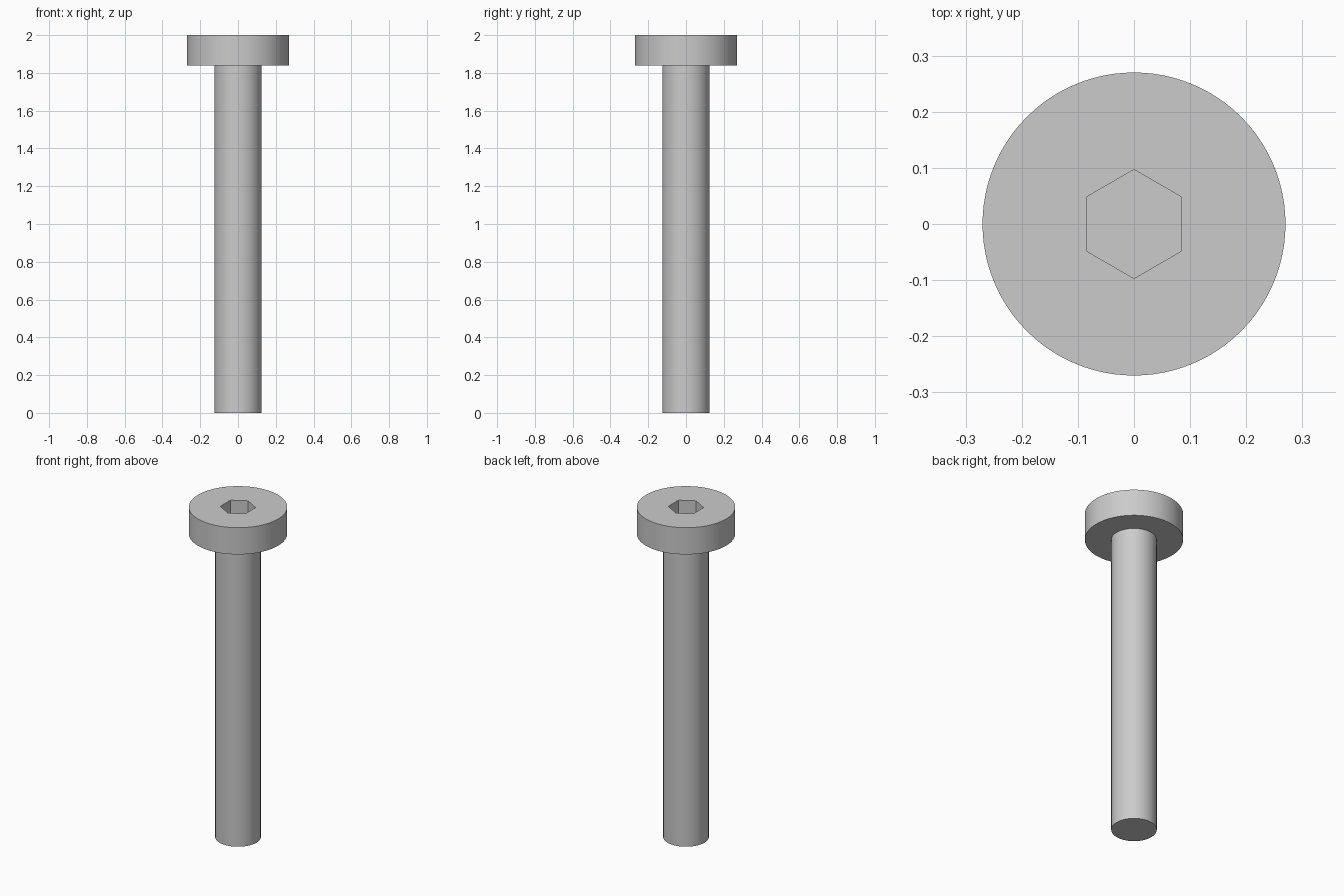
import bpy
import bmesh
import math

cube = bpy.data.objects.get("Cube")
if cube:
    bpy.data.objects.remove(cube, do_unlink=True)

SEGMENTS = 96
HEAD_R, SHAFT_R, SOCKET_R = 0.27, 0.125, 0.097
HEAD_BOTTOM, TOP, SOCKET_DEPTH = 1.838, 2.0, 0.11

# Plain grey steel
steel = bpy.data.materials.new("grey_steel")
steel.use_nodes = True
colour = (0.6, 0.6, 0.6, 1.0)
steel.diffuse_color = colour
steel.node_tree.nodes["Principled BSDF"].inputs["Base Color"].default_value = colour


def prism(name, radius, bottom, top, sides, turn=0.0):
    """Upright capped prism or cylinder with its first corner at angle turn."""
    bm = bmesh.new()
    ring = [bm.verts.new((radius * math.cos(turn + math.tau * i / sides),
                          radius * math.sin(turn + math.tau * i / sides), bottom))
            for i in range(sides)]
    base = bm.faces.new(ring)
    grown = bmesh.ops.extrude_face_region(bm, geom=[base], use_keep_orig=True)
    moved = [v for v in grown["geom"] if isinstance(v, bmesh.types.BMVert)]
    bmesh.ops.translate(bm, verts=moved, vec=(0, 0, top - bottom))
    bmesh.ops.recalc_face_normals(bm, faces=bm.faces)
    mesh = bpy.data.meshes.new(name)
    bm.to_mesh(mesh)
    bm.free()
    mesh.materials.append(steel)
    obj = bpy.data.objects.new(name, mesh)
    bpy.context.collection.objects.link(obj)
    return obj


# Shaft and flat cylindrical head
shaft = prism("shaft", SHAFT_R, 0, HEAD_BOTTOM, SEGMENTS)
head = prism("head", HEAD_R, HEAD_BOTTOM, TOP, SEGMENTS)

# Hexagonal drive socket cut into the head
cutter = prism("socket_cutter", SOCKET_R, TOP - SOCKET_DEPTH, TOP + 0.1, 6, math.pi / 2)
cut = head.modifiers.new("hex_socket", "BOOLEAN")
cut.operation = "DIFFERENCE"
cut.solver = "EXACT"
cut.object = cutter
bpy.context.view_layer.objects.active = head
bpy.ops.object.modifier_apply(modifier=cut.name)
bpy.data.objects.remove(cutter, do_unlink=True)

# Smooth round walls, sharp rims and socket edges
bpy.ops.object.select_all(action="DESELECT")
for part in (shaft, head):
    part.select_set(True)
bpy.context.view_layer.objects.active = head
bpy.ops.object.shade_smooth_by_angle(angle=math.radians(30))
